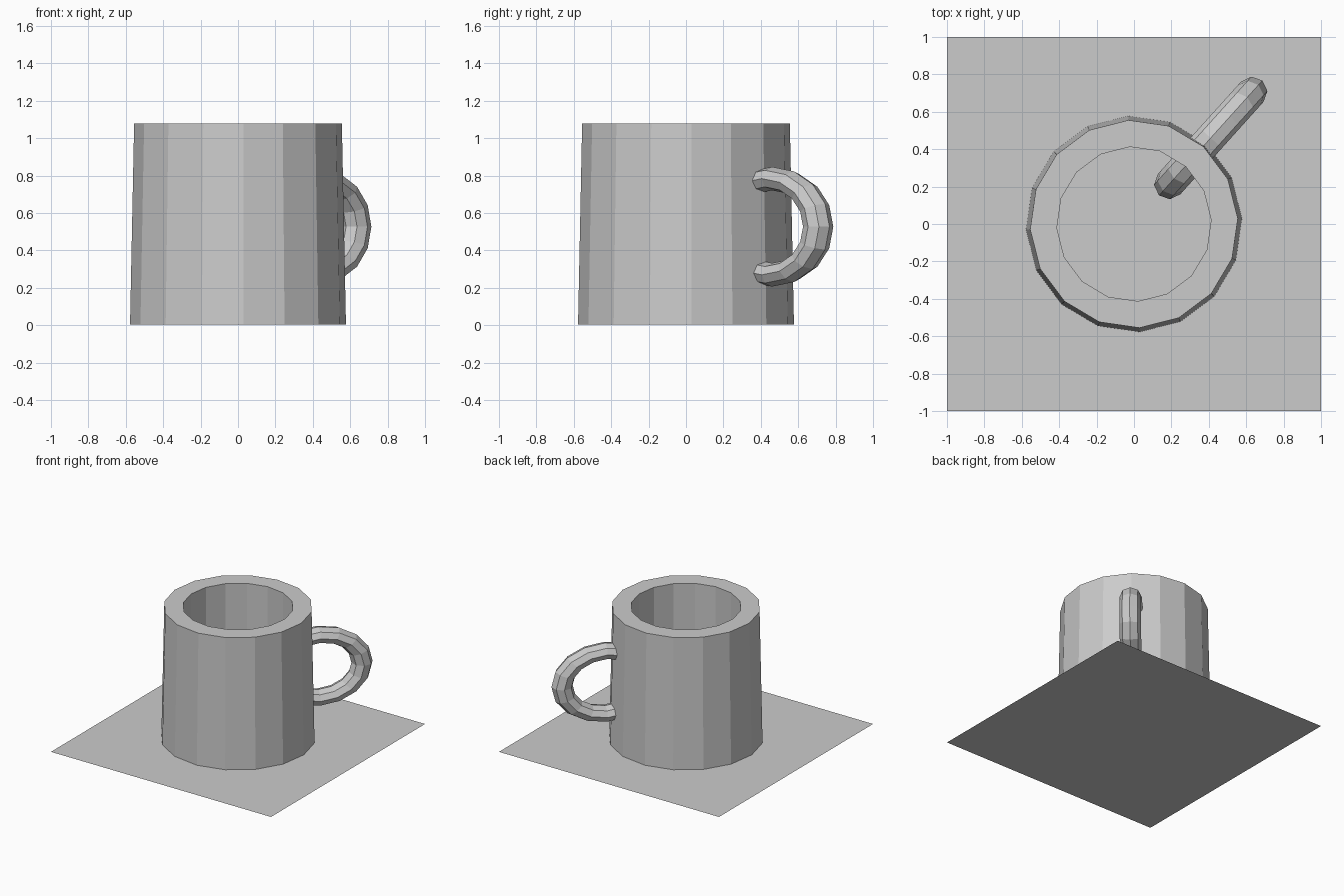
import bpy, bmesh
from math import cos, sin, pi, radians

if "Cube" in bpy.data.objects:
    bpy.data.objects.remove(bpy.data.objects["Cube"])

SIDES = 16
OFFSET = radians(3)


def make_object(name, bm):
    bmesh.ops.recalc_face_normals(bm, faces=bm.faces)
    mesh = bpy.data.meshes.new(name)
    bm.to_mesh(mesh)
    bm.free()
    obj = bpy.data.objects.new(name, mesh)
    bpy.context.collection.objects.link(obj)
    return obj


# Table surface: a flat square sheet
bpy.ops.mesh.primitive_plane_add(size=2, location=(0, 0, 0))
bpy.context.object.name = "table_surface"

# Mug body: profile rings (radius, height) from base, up and over the rim, to the inner floor
profile = [(0.578, 0.004), (0.556, 1.08), (0.413, 1.08), (0.413, 0.12)]
bm = bmesh.new()
rings = []
for r, z in profile:
    rings.append([bm.verts.new((r * cos(OFFSET + 2 * pi * i / SIDES),
                                r * sin(OFFSET + 2 * pi * i / SIDES), z))
                  for i in range(SIDES)])
for low, high in zip(rings, rings[1:]):
    for i in range(SIDES):
        j = (i + 1) % SIDES
        bm.faces.new((low[i], low[j], high[j], high[i]))
bm.faces.new(rings[0])
bm.faces.new(rings[-1])
make_object("mug_body", bm)

# Handle: a squashed upright ring that runs through the mug wall
bpy.ops.mesh.primitive_torus_add(major_segments=16, minor_segments=8,
                                 major_radius=0.332, minor_radius=0.081,
                                 location=(0.41, 0.46, 0.527),
                                 rotation=(radians(90), 0, radians(48)))
handle = bpy.context.object
handle.name = "mug_handle"
handle.scale = (1, 0.775, 1)
